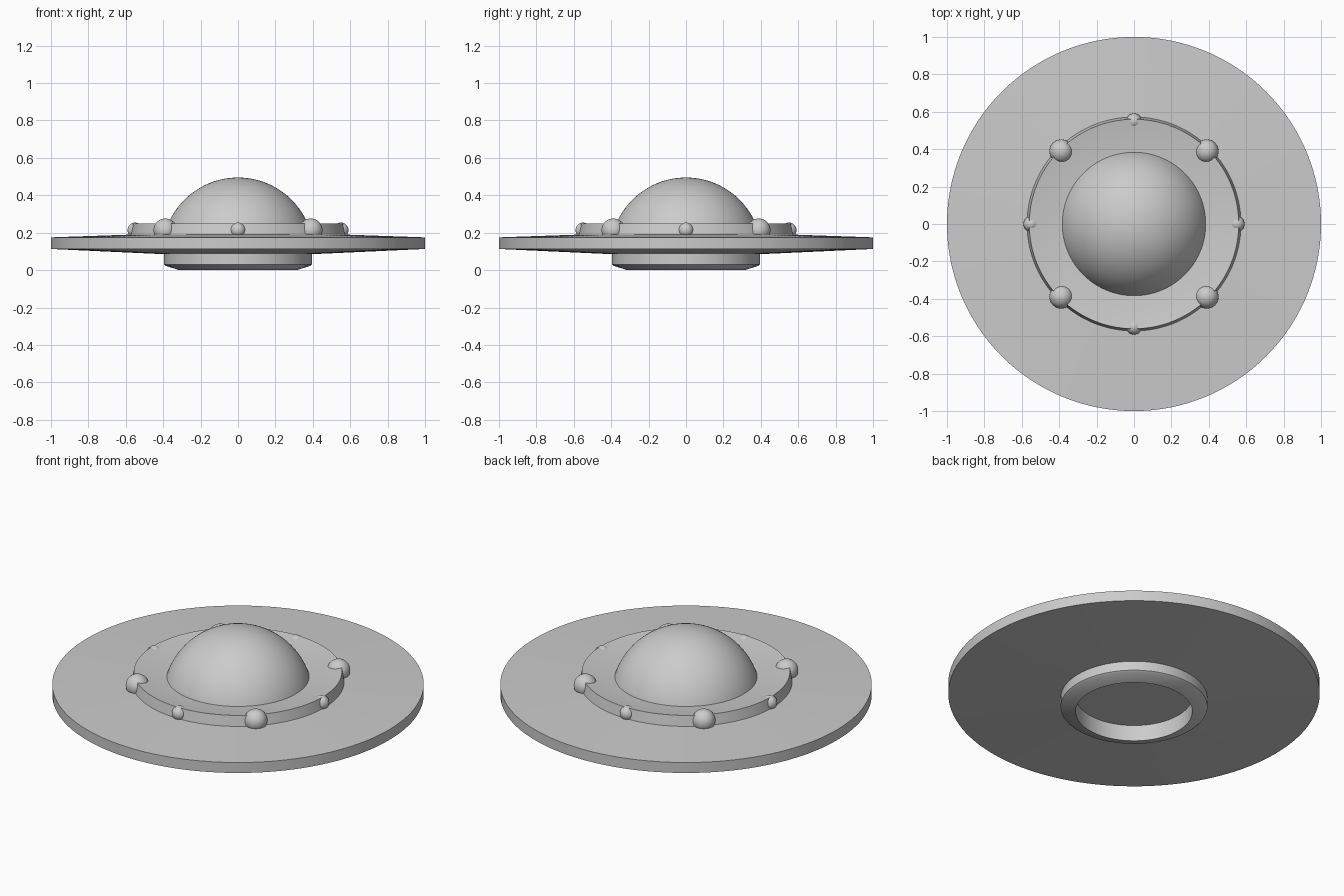
import bpy
import bmesh
from math import sin, cos, tau, radians, sqrt

cube = bpy.data.objects.get("Cube")
if cube:
    bpy.data.objects.remove(cube)

grey = bpy.data.materials.new("plain grey")
grey.use_nodes = True
colour = (0.6, 0.6, 0.6, 1)
grey.diffuse_color = colour
grey.node_tree.nodes["Principled BSDF"].inputs["Base Color"].default_value = colour


def finish(name, bm):
    """Turn a bmesh into a smooth-shaded object with sharp creases."""
    bmesh.ops.remove_doubles(bm, verts=bm.verts, dist=1e-4)
    bmesh.ops.recalc_face_normals(bm, faces=bm.faces)
    mesh = bpy.data.meshes.new(name)
    bm.to_mesh(mesh)
    bm.free()
    mesh.materials.append(grey)
    obj = bpy.data.objects.new(name, mesh)
    bpy.context.collection.objects.link(obj)
    bpy.ops.object.select_all(action="DESELECT")
    obj.select_set(True)
    bpy.context.view_layer.objects.active = obj
    bpy.ops.object.shade_smooth_by_angle(angle=radians(30))
    return obj


def lathe(name, profile, steps=128):
    """Revolve a radius/height profile around z."""
    bm = bmesh.new()
    verts = [bm.verts.new((r, 0, z)) for r, z in profile]
    edges = [bm.edges.new(pair) for pair in zip(verts, verts[1:])]
    bmesh.ops.spin(bm, geom=verts + edges, cent=(0, 0, 0), axis=(0, 0, 1),
                   angle=tau, steps=steps, use_duplicate=False)
    return finish(name, bm)


# Saucer hull: dished deck, raised wall, wide disc, hollow base ring
lathe("saucer_hull", [
    (0, 0.22), (0.38, 0.22), (0.56, 0.25), (0.572, 0.19),
    (1.0, 0.175), (1.0, 0.113), (0.395, 0.085),
    (0.395, 0.03), (0.385, 0.022), (0.314, 0.0),
    (0.314, 0.095), (0, 0.095),
])

# Cockpit dome: cap of a sphere rising out of the deck
radius, centre, base = 0.405, 0.09, 0.2
rings = 24
heights = [base + (centre + radius - base) * sin(tau / 4 * i / rings)
           for i in range(rings + 1)]
lathe("cockpit_dome",
      [(sqrt(max(0, radius ** 2 - (z - centre) ** 2)), z) for z in heights])

# Lamps around the deck wall: small on the axes, large on the diagonals
for i in range(8):
    size = "large" if i % 2 else "small"
    bm = bmesh.new()
    bmesh.ops.create_uvsphere(bm, u_segments=32, v_segments=16,
                              radius=0.063 if i % 2 else 0.041)
    lamp = finish(f"{size}_lamp_{i // 2 + 1}", bm)
    lamp.location = (0.55 * cos(tau * i / 8), 0.55 * sin(tau * i / 8), 0.213)
